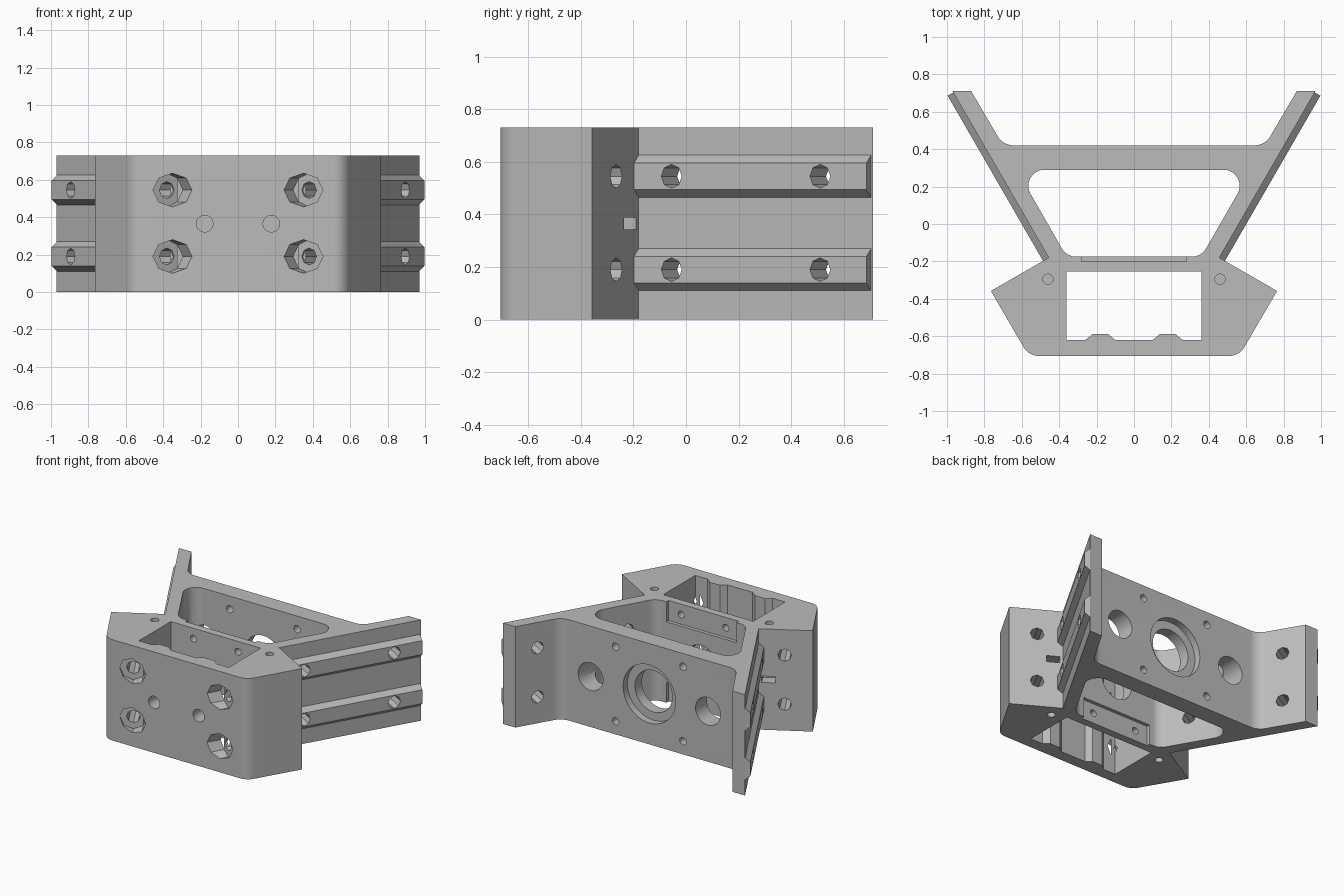
import bpy, bmesh, math
from mathutils import Vector as V

cube = bpy.data.objects.get("Cube")
if cube:
    bpy.data.objects.remove(cube)

H = 0.73                      # block height
MID = H / 2
ROWS = (0.19, 0.545)          # heights of rails and screws
ARM = V((0.5, 0.866, 0)).normalized()     # left arm direction
OUT = V((0.866, -0.5, 0)).normalized()    # outward from left arm
ROOT = V((0.456, -0.18, 0))               # where arm meets front block

grey = bpy.data.materials.new("plain_grey")
grey.use_nodes = True
grey.diffuse_color = (0.5, 0.5, 0.5, 1)
grey.node_tree.nodes["Principled BSDF"].inputs["Base Color"].default_value = (0.5, 0.5, 0.5, 1)


def new_object(name, bm):
    bmesh.ops.recalc_face_normals(bm, faces=bm.faces)
    mesh = bpy.data.meshes.new(name)
    bm.to_mesh(mesh)
    bm.free()
    mesh.materials.append(grey)
    ob = bpy.data.objects.new(name, mesh)
    bpy.context.scene.collection.objects.link(ob)
    return ob


def prism(name, points, sweep):
    bm = bmesh.new()
    face = bm.faces.new([bm.verts.new(p) for p in points])
    moved = bmesh.ops.extrude_face_region(bm, geom=[face])["geom"]
    bmesh.ops.translate(bm, vec=sweep, verts=[g for g in moved if isinstance(g, bmesh.types.BMVert)])
    return new_object(name, bm)


def rounded(corners, steps=8):
    """Turn (x, y, radius) corners into an outline with arcs."""
    out = []
    for i, (x, y, r) in enumerate(corners):
        p = V((x, y, 0))
        if not r:
            out.append(p)
            continue
        a = (V((*corners[i - 1][:2], 0)) - p).normalized()
        b = (V((*corners[(i + 1) % len(corners)][:2], 0)) - p).normalized()
        half = a.angle(b) / 2
        centre = p + (a + b).normalized() * r / math.sin(half)
        start = p + a * r / math.tan(half) - centre
        end = p + b * r / math.tan(half) - centre
        for k in range(steps + 1):
            t = k / steps
            out.append(centre + start.lerp(end, t).normalized() * r)
    return out


def mirrored(half):
    return half + [(-x, y, r) for x, y, r in reversed(half)]


def flip(v, s):
    return V((v.x * s, v.y, v.z))


helpers = []


def combine(ob, operation):
    ob.hide_render = True
    helpers.append(ob)
    mod = body.modifiers.new(ob.name, "BOOLEAN")
    mod.object, mod.operation, mod.solver = ob, operation, "EXACT"


def drill(start, end, radius, sides=32):
    axis = end - start
    bm = bmesh.new()
    rot = axis.to_track_quat("Z", "Y").to_matrix().to_4x4()
    rot.translation = (start + end) / 2
    bmesh.ops.create_cone(bm, cap_ends=True, segments=sides, radius1=radius,
                          radius2=radius, depth=axis.length, matrix=rot)
    combine(new_object("hole_cutter", bm), "DIFFERENCE")


def pocket(points, z0, z1):
    base = [V((p[0], p[1], z0)) for p in points]
    combine(prism("pocket_cutter", base, V((0, 0, z1 - z0))), "DIFFERENCE")


# Outer block with two spread arms
outline = mirrored([(0.563, -0.705, 0.09), (0.765, -0.358, 0), (ROOT.x, ROOT.y, 0),
                    (0.97, 0.71, 0), (0.87, 0.71, 0), (0.70, 0.42, 0.1)])
body = prism("bracket_body", rounded(outline), V((0, 0, H)))

# Bevelled rails along the arms
for s in (-1, 1):
    for z in ROWS:
        section = [(-0.01, -0.08), (0, -0.08), (0.035, -0.05), (0.035, 0.05), (0, 0.08), (-0.01, 0.08)]
        pts = [flip(ROOT - ARM * 0.01 + OUT * o + V((0, 0, z + h)), s) for o, h in section]
        combine(prism("arm_rail", pts, flip(ARM * 1.03, s)), "UNION")

# Front pocket with two inner ridges, and the rounded rear pocket
pocket([(x, y) for x, y, _ in mirrored([
    (0.10, -0.62, 0), (0.14, -0.587, 0), (0.22, -0.587, 0),
    (0.26, -0.62, 0), (0.36, -0.62, 0), (0.36, -0.255, 0)])], -0.1, H + 0.1)
pocket(rounded(mirrored([(0.36, -0.175, 0.09), (0.627, 0.29, 0.085)])), -0.1, H + 0.1)

# Shallow notches on the middle wall, top and bottom
for z0, z1 in ((-0.1, 0.145), (H - 0.145, H + 0.1)):
    pocket([(-0.28, -0.2), (0.28, -0.2), (0.28, -0.1), (-0.28, -0.1)], z0, z1)

# Centre bore with its counterbore, and the opening in the middle wall
drill(V((0, 0.5, MID)), V((0, 0.2, MID)), 0.15, 40)
drill(V((0, 0.5, MID)), V((0, 0.37, MID)), 0.21, 40)
drill(V((0, -0.1, MID)), V((0, -0.35, MID)), 0.125)

for s in (-1, 1):
    # Round holes in rear plate and front wall
    drill(V((0.47 * s, 0.5, MID)), V((0.47 * s, 0.2, MID)), 0.1)
    drill(V((0.178 * s, -0.8, MID)), V((0.178 * s, -0.5, MID)), 0.045, 16)
    for up in (-1, 1):
        z = MID + up * 0.27
        drill(V((0.27 * s, 0.5, z)), V((0.27 * s, 0.2, z)), 0.027, 12)
        z = MID + up * 0.29
        drill(V((0.178 * s, -0.1, z)), V((0.178 * s, -0.35, z)), 0.025, 12)
        # Blind holes in the top and bottom faces
        edge = MID + up * MID
        drill(V((0.46 * s, -0.295, edge + up * 0.1)), V((0.46 * s, -0.295, edge - up * 0.1)), 0.028, 12)
    for z in ROWS:
        # Slanted screw holes through the front block
        front = V((0.35, -0.705, z))
        drill(flip(front - ARM * 0.15, s), flip(front + ARM * 0.7, s), 0.045, 8)
        drill(flip(front - ARM * 0.2, s), flip(front + ARM * 0.06, s), 0.09, 8)
        # Screw holes through the arms
        for y in (-0.055, 0.51):
            rail = V((1.0 + (y - 0.693) / 1.732, y, z))
            drill(flip(rail + OUT * 0.05, s), flip(rail - OUT * 0.21, s), 0.045, 8)
    # Small slot beside the arm root
    slot = [ROOT + OUT * a + ARM * b for a, b in ((0.02, 0.05), (0.11, 0.05), (0.11, -0.08), (0.02, -0.08))]
    pocket([flip(p, s) for p in slot], MID - 0.023, MID + 0.023)

# Bake the cuts and remove the helpers
graph = bpy.context.evaluated_depsgraph_get()
graph.update()
baked = bpy.data.meshes.new_from_object(body.evaluated_get(graph))
body.modifiers.clear()
body.data = baked
for ob in helpers:
    bpy.data.objects.remove(ob)
baked.materials.clear()
baked.materials.append(grey)
for p in baked.polygons:
    p.material_index = 0

bpy.ops.object.select_all(action="DESELECT")
body.select_set(True)
bpy.context.view_layer.objects.active = body
bpy.ops.object.shade_smooth_by_angle(angle=math.radians(25))
